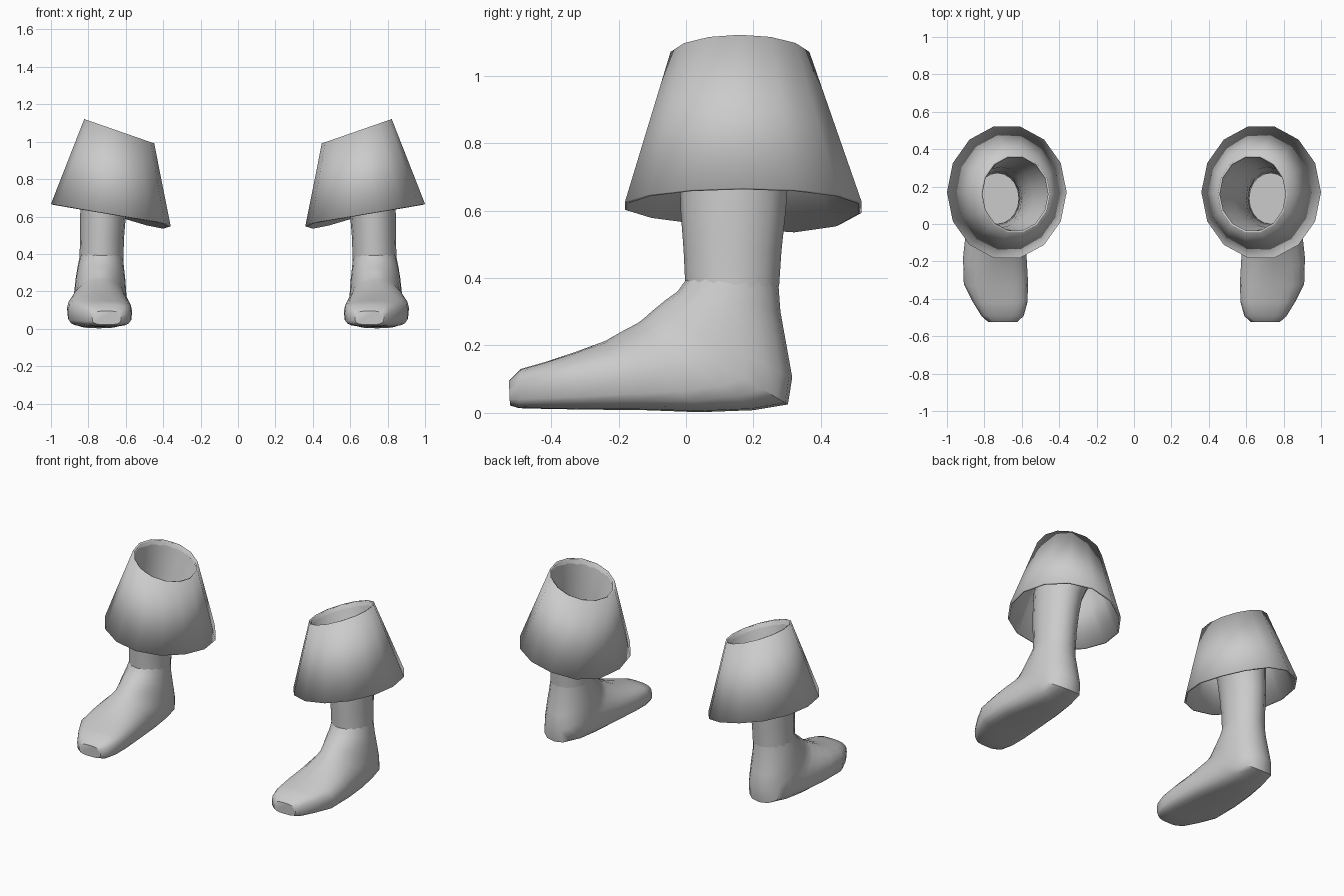
import bpy, bmesh
from math import sin, cos, pi, radians, copysign

if "Cube" in bpy.data.objects:
    bpy.data.objects.remove(bpy.data.objects["Cube"])


def loft(name, rings, cap=False, thickness=0.0):
    """Skin a list of equal-length rings, then mirror to the other leg."""
    bm = bmesh.new()
    loops = [[bm.verts.new(p) for p in ring] for ring in rings]
    n = len(loops[0])
    for a, b in zip(loops, loops[1:]):
        for i in range(n):
            j = (i + 1) % n
            bm.faces.new((a[i], a[j], b[j], b[i]))
    if cap:
        bm.faces.new(loops[0])
        bm.faces.new(loops[-1])
    bmesh.ops.recalc_face_normals(bm, faces=bm.faces)
    mesh = bpy.data.meshes.new(name)
    bm.to_mesh(mesh)
    bm.free()
    ob = bpy.data.objects.new(name, mesh)
    bpy.context.collection.objects.link(ob)
    if thickness:
        sol = ob.modifiers.new("thickness", 'SOLIDIFY')
        sol.thickness = thickness
        sol.offset = -1
    mir = ob.modifiers.new("other_leg", 'MIRROR')
    mir.use_mirror_merge = False
    bpy.ops.object.select_all(action='DESELECT')
    bpy.context.view_layer.objects.active = ob
    ob.select_set(True)
    bpy.ops.object.shade_smooth_by_angle(angle=radians(40))
    return ob


def power(v, e):
    return copysign(abs(v) ** e, v)


def foot_ring(ty, tz, by, bz, x0, x1, sq_top, sq_bot, n=20):
    """Section fanned between an instep point and a heel or sole point."""
    ring = []
    for i in range(n):
        a = 2 * pi * i / n
        e = sq_top if cos(a) > 0 else sq_bot
        t = (1 - power(cos(a), e)) / 2
        x = (x0 + x1) / 2 + (x1 - x0) / 2 * power(sin(a), e)
        ring.append((x, ty + (by - ty) * t, tz + (bz - tz) * t))
    return ring


def level_ring(cx, cy, cz, rx, ry, tilt=0.0, n=16, dip=0.0):
    """Ellipse that rises towards the outside; dip lowers the inner back."""
    ring = []
    for i in range(n):
        a = 2 * pi * i / n
        z = cz + tilt * cos(a) - dip * max(0, cos(a - radians(145))) ** 4
        ring.append((cx + rx * cos(a), cy + ry * sin(a), z))
    return ring


# Foot: instep y,z / heel-sole y,z / inner x, outer x / squareness above, below
sections = [
    (0.000, 0.395, 0.273, 0.395, 0.615, 0.845, 1.0, 1.0),
    (-0.025, 0.360, 0.280, 0.300, 0.610, 0.858, 1.0, 1.0),
    (-0.060, 0.335, 0.298, 0.200, 0.603, 0.868, 1.0, 0.95),
    (-0.100, 0.302, 0.315, 0.105, 0.598, 0.875, 1.0, 0.9),
    (-0.125, 0.280, 0.302, 0.025, 0.595, 0.882, 1.0, 0.8),
    (-0.145, 0.265, 0.200, 0.008, 0.590, 0.890, 1.0, 0.7),
    (-0.180, 0.247, 0.040, 0.002, 0.584, 0.902, 1.0, 0.6),
    (-0.240, 0.213, -0.120, 0.008, 0.574, 0.914, 0.95, 0.55),
    (-0.330, 0.180, -0.310, 0.010, 0.566, 0.910, 0.85, 0.5),
    (-0.420, 0.150, -0.420, 0.012, 0.570, 0.860, 0.7, 0.5),
    (-0.490, 0.130, -0.495, 0.014, 0.590, 0.815, 0.65, 0.5),
    (-0.525, 0.095, -0.522, 0.022, 0.625, 0.780, 0.7, 0.6),
]
loft("foot", [foot_ring(*s) for s in sections], cap=True)

# Leg: open tube that flares to meet the inside of the cuff
loft("leg", [
    level_ring(0.730, 0.137, 0.375, 0.118, 0.139),
    level_ring(0.727, 0.138, 0.480, 0.117, 0.145),
    level_ring(0.722, 0.140, 0.600, 0.122, 0.156),
    level_ring(0.710, 0.143, 0.720, 0.130, 0.162, 0.01),
    level_ring(0.685, 0.150, 0.840, 0.148, 0.175, 0.03),
    level_ring(0.655, 0.158, 0.950, 0.168, 0.192, 0.05),
    level_ring(0.640, 0.160, 1.025, 0.182, 0.207, 0.062),
])

# Cuff: wide hollow cone with a slanted hem and a thin wall
loft("trouser_cuff", [
    level_ring(0.680, 0.170, 0.614, 0.320, 0.360, 0.053, n=14, dip=0.03),
    level_ring(0.635, 0.160, 1.056, 0.187, 0.211, 0.065, n=14),
], thickness=0.012)
